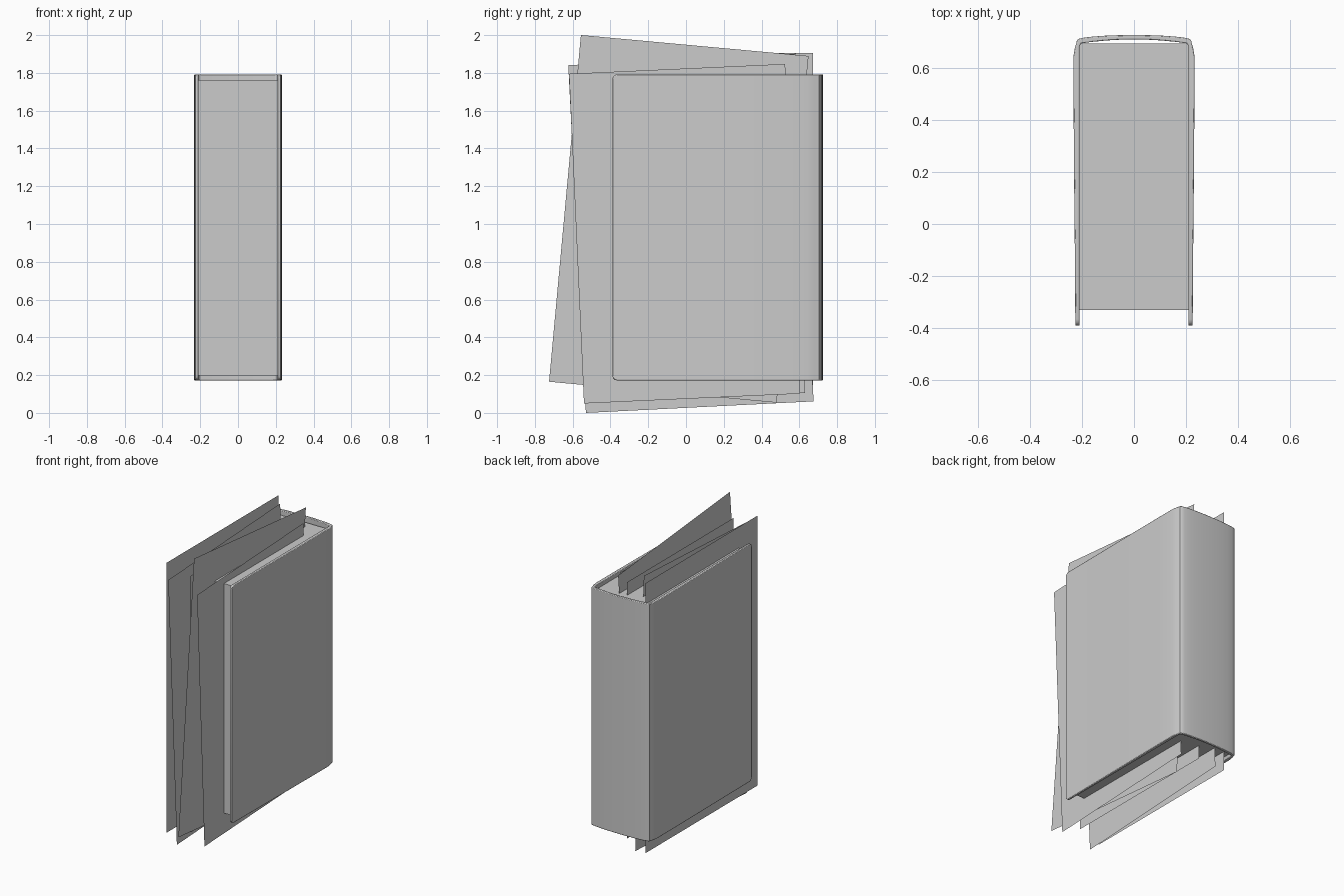
import bpy, bmesh, math

if "Cube" in bpy.data.objects:
    bpy.data.objects.remove(bpy.data.objects["Cube"])


def make_object(name, bm):
    bmesh.ops.recalc_face_normals(bm, faces=bm.faces)
    mesh = bpy.data.meshes.new(name)
    bm.to_mesh(mesh)
    bm.free()
    obj = bpy.data.objects.new(name, mesh)
    bpy.context.collection.objects.link(obj)
    return obj


# Cover: one half of the U-shaped cross-section, mirrored across x = 0
outer = [(0.225, -0.39), (0.227, -0.1), (0.230, 0.2), (0.232, 0.5),
         (0.232, 0.645), (0.227, 0.675), (0.222, 0.69), (0.219, 0.705)]
spine_out = [(0.22 * math.cos(a), 0.705 + 0.02 * math.sin(a))
             for a in [math.radians(15 * i) for i in range(1, 7)]]
spine_in = [(0.21 * t, 0.692 + 0.016 * (1 - t * t)) for t in (0, 0.25, 0.5, 0.75, 0.97)]
inner = [(0.209, 0.68), (0.209, -0.39)]
right = outer + spine_out[:-1]
left_out = [(-x, y) for x, y in reversed(right)]
right_in = spine_in + inner
left_in = [(-x, y) for x, y in reversed(right_in[1:])]
profile = right + [spine_out[-1]] + left_out + left_in + right_in

bm = bmesh.new()
face = bm.faces.new([bm.verts.new((x, y, 0.172)) for x, y in profile])
ext = bmesh.ops.extrude_face_region(bm, geom=[face])
top = [v for v in ext["geom"] if isinstance(v, bmesh.types.BMVert)]
bmesh.ops.translate(bm, verts=top, vec=(0, 0, 1.62))
# Rounded fore-edge corners of the boards
corners = [e for e in bm.edges
           if all(v.co.y < -0.389 for v in e.verts)
           and abs(e.verts[0].co.z - e.verts[1].co.z) < 1e-4]
bmesh.ops.bevel(bm, geom=corners, offset=0.025, segments=3, profile=0.5,
                affect='EDGES')
cover = make_object("cover", bm)
bevel = cover.modifiers.new("soft_edges", 'BEVEL')
bevel.width = 0.004
bevel.segments = 2
bevel.limit_method = 'ANGLE'
bevel.angle_limit = math.radians(50)
bpy.context.view_layer.objects.active = cover
cover.select_set(True)
bpy.ops.object.shade_smooth_by_angle(angle=math.radians(35))

# Page block
bm = bmesh.new()
bmesh.ops.create_cube(bm, size=1)
bmesh.ops.scale(bm, verts=bm.verts, vec=(0.42, 1.022, 1.565))
bmesh.ops.translate(bm, verts=bm.verts, vec=(0, 0.181, 0.98))
make_object("page_block", bm)


# Loose sheets: x, bottom-front corner (y, z), width, height, tilt in degrees
def sheet(name, x, y, z, w, h, tilt):
    c, s = math.cos(math.radians(tilt)), math.sin(math.radians(tilt))
    bm = bmesh.new()
    bm.faces.new([bm.verts.new((x, y + u * c - v * s, z + u * s + v * c))
                  for u, v in ((0, 0), (w, 0), (w, h), (0, h))])
    make_object(name, bm)


sheets = [(-0.164, -0.535, 0.065, 1.207, 1.84, 0),
          (-0.09, -0.53, 0.0, 1.207, 1.843, 2.9),
          (0.003, -0.515, 0.105, 1.145, 1.747, 0),
          (0.058, -0.725, 0.165, 1.21, 1.843, -5.25),
          (0.125, -0.54, 0.05, 1.145, 1.747, 2.6)]
for i, args in enumerate(sheets, 1):
    sheet(f"loose_sheet_{i}", *args)
